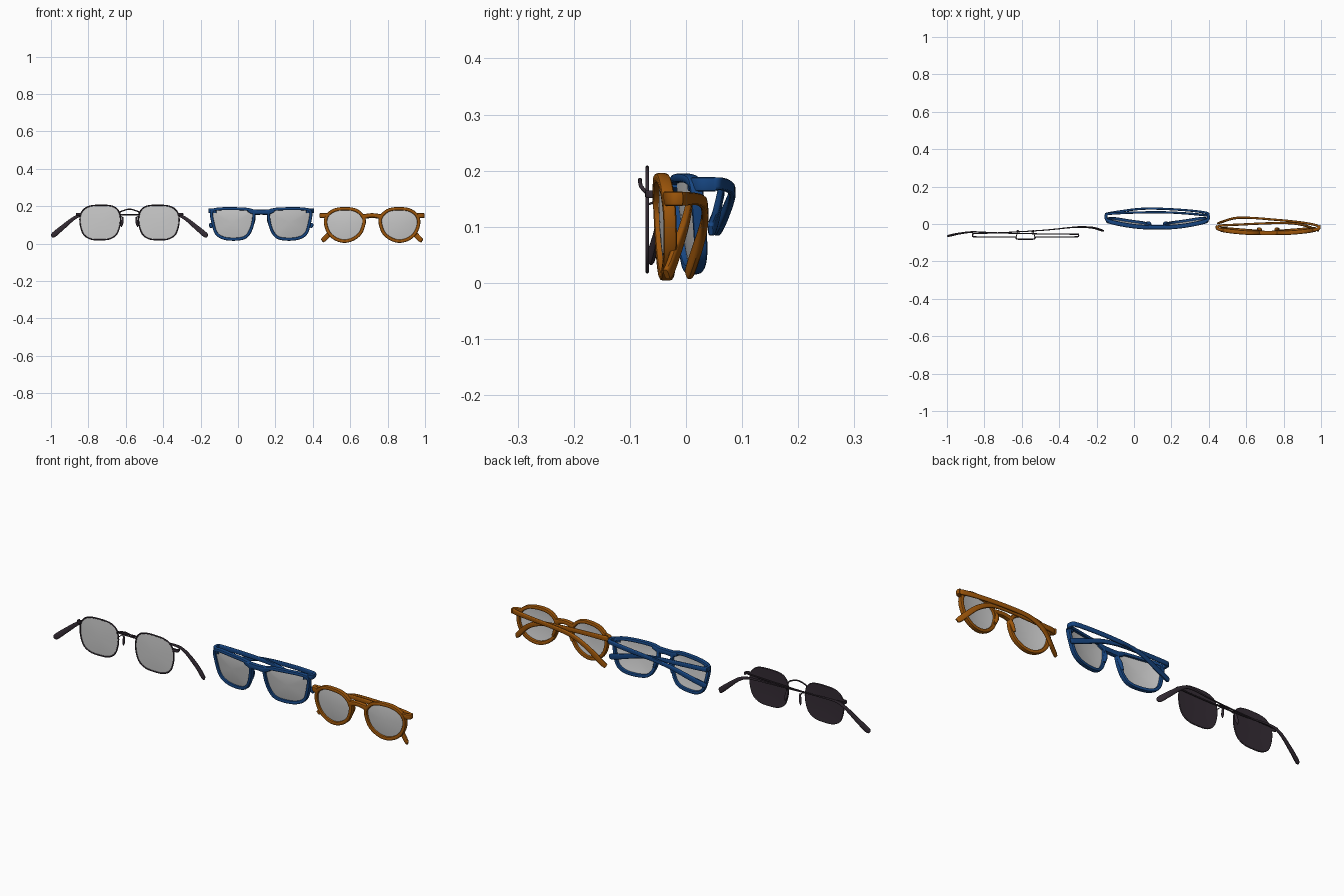
import bpy, bmesh, math
from mathutils import Vector

if "Cube" in bpy.data.objects:
    bpy.data.objects.remove(bpy.data.objects["Cube"])


def material(name, rgb):
    m = bpy.data.materials.new(name)
    m.diffuse_color = (*rgb, 1)
    m.use_nodes = True
    m.node_tree.nodes["Principled BSDF"].inputs["Base Color"].default_value = m.diffuse_color
    return m


DARK = material("dark_metal", (0.035, 0.025, 0.035))
BLUE = material("blue_acetate", (0.008, 0.06, 0.22))
ORANGE = material("amber_acetate", (0.33, 0.09, 0.003))


def finish(bm, name, mat, angle=40):
    bmesh.ops.recalc_face_normals(bm, faces=bm.faces)
    me = bpy.data.meshes.new(name)
    bm.to_mesh(me)
    bm.free()
    ob = bpy.data.objects.new(name, me)
    bpy.context.collection.objects.link(ob)
    if mat:
        me.materials.append(mat)
    bpy.ops.object.select_all(action='DESELECT')
    ob.select_set(True)
    bpy.context.view_layer.objects.active = ob
    bpy.ops.object.shade_smooth_by_angle(angle=math.radians(angle))
    return ob


def spline(pts, closed=False, steps=6):
    """Catmull-Rom curve through points of any dimension."""
    p = [Vector(q) for q in pts]
    n = len(p)
    get = (lambda i: p[i % n]) if closed else (lambda i: p[max(0, min(n - 1, i))])
    out = []
    for i in range(n if closed else n - 1):
        a, b, c, d = get(i - 1), get(i), get(i + 1), get(i + 2)
        for k in range(steps):
            t = k / steps
            out.append(0.5 * (2 * b + (c - a) * t + (2 * a - 5 * b + 4 * c - d) * t * t
                              + (3 * b - a - 3 * c + d) * t ** 3))
    return out if closed else out + [p[-1]]


def sweep(name, path, mat, closed=False, upright=True, boxy=0.5, sides=12):
    """Tube along (x, y, z, height, depth) stations with a rounded-box section."""
    bm, rings, n = bmesh.new(), [], len(path)
    for i, s in enumerate(path):
        nxt = path[(i + 1) % n] if closed else path[min(i + 1, n - 1)]
        prv = path[i - 1] if closed or i else path[0]
        t = Vector((nxt - prv)[:3]).normalized()
        if upright:
            side = t.cross(Vector((0, 0, 1))).normalized()
            up = side.cross(t)
        else:
            up = t.cross(Vector((0, 1, 0))).normalized()
            side = up.cross(t)
        ring = []
        for k in range(sides):
            a = 2 * math.pi * (k + 0.5) / sides
            c, d = math.cos(a), math.sin(a)
            u = math.copysign(abs(c) ** boxy, c) * s[3] / 2
            v = math.copysign(abs(d) ** boxy, d) * s[4] / 2
            ring.append(bm.verts.new(Vector(s[:3]) + up * u + side * v))
        rings.append(ring)
    for i in range(n if closed else n - 1):
        a, b = rings[i], rings[(i + 1) % n]
        for k in range(sides):
            j = (k + 1) % sides
            bm.faces.new((a[k], a[j], b[j], b[k]))
    if not closed:
        bm.faces.new(rings[0])
        bm.faces.new(rings[-1])
    return finish(bm, name, mat)


def lens(name, outline, surf, bulge, mat=None, dy=0):
    """Gently domed sheet filling an outline of (x, z) points."""
    c = sum(outline, Vector((0, 0))) / len(outline)
    bm, rings = bmesh.new(), []
    pos = lambda q, f: (q[0], surf(*q) + dy - bulge * (1 - f * f), q[1])
    for f in (1, 0.75, 0.5, 0.25):
        rings.append([bm.verts.new(pos(c + (q - c) * f, f)) for q in outline])
    mid = bm.verts.new(pos(c, 0))
    n = len(outline)
    for a, b in zip(rings, rings[1:]):
        for k in range(n):
            bm.faces.new((a[k], a[(k + 1) % n], b[(k + 1) % n], b[k]))
    for k in range(n):
        bm.faces.new((rings[-1][k], rings[-1][(k + 1) % n], mid))
    return finish(bm, name, mat)


def front(name, cx, outline, surf, h, d, mat, bulge, boxy, back=None):
    """Mirrored pair of rims and lenses; outline is the outer edge of the +x rim."""
    pts = spline(outline, True)
    c = sum(pts, Vector((0, 0))) / len(pts)
    pts = [q - (q - c).normalized() * h / 2 for q in pts]
    for sgn, tag in ((1, "right"), (-1, "left")):
        flat = [Vector((cx + sgn * q[0], q[1])) for q in pts]
        sweep(f"{name}_rim_{tag}", [Vector((q[0], surf(*q), q[1], h, d)) for q in flat],
              mat, True, False, boxy)
        lens(f"{name}_lens_{tag}", flat, surf, bulge)
        if back:
            lens(f"{name}_lens_back_{tag}", flat, surf, bulge, back, 0.003)


def arm(name, cx, sgn, pts, mat, boxy=0.5):
    """Folded temple; points are offsets from the centre of the pair."""
    sweep(name, spline([(cx + sgn * p[0], *p[1:]) for p in pts]), mat, boxy=boxy)


# ---- Thin metal pair (left) ----
mx = -0.58
m_surf = lambda x, z: -0.069
front("metal", mx, [(.045, .12), (.055, .175), (.09, .203), (.16, .209), (.225, .2), (.262, .165),
                    (.268, .11), (.25, .05), (.21, .022), (.155, .017), (.10, .024), (.062, .055)],
      m_surf, 0.007, 0.007, DARK, 0.003, 1, DARK)
sweep("metal_bridge", spline([(mx + x, y, z, .007, .007) for x, y, z in
      ((-.052, -.069, .16), (-.045, -.08, .172), (0, -.082, .184), (.045, -.08, .172), (.052, -.069, .16))]),
      DARK, boxy=1)
for s, tag in ((1, "right"), (-1, "left")):
    sweep(f"metal_pad_arm_{tag}", spline([(mx + s * x, y, z, .004, .004) for x, y, z in
          ((.05, -.068, .14), (.043, -.045, .145), (.04, -.04, .125))]), DARK, boxy=1)
    sweep(f"metal_nose_pad_{tag}", spline([(mx + s * x, y, z, w, w * .8) for x, y, z, w in
          ((.036, -.042, .145, .004), (.037, -.041, .13, .013), (.041, -.038, .105, .015),
           (.044, -.036, .088, .004))]), DARK, boxy=1)
    sweep(f"metal_hinge_{tag}", spline([(mx + s * x, y, .158, .014, .008) for x, y in
          ((.262, -.069), (.282, -.066), (.282, -.05))]), DARK)
arm("metal_temple_outer", mx, -1, [(.282, -.052, .158, .007, .006), (.1, -.045, .155, .007, .006),
    (-.1, -.033, .155, .007, .006), (-.23, -.02, .158, .012, .007), (-.29, -.016, .14, .018, .009),
    (-.36, -.02, .085, .026, .011), (-.405, -.033, .047, .028, .012), (-.416, -.037, .038, .012, .006)], DARK, .7)
arm("metal_temple_inner", mx, 1, [(.282, -.055, .158, .007, .006), (.1, -.053, .153, .007, .006),
    (-.1, -.049, .153, .007, .006), (-.23, -.044, .158, .012, .007), (-.29, -.043, .14, .018, .009),
    (-.36, -.052, .085, .026, .011), (-.405, -.062, .047, .028, .012), (-.416, -.065, .038, .012, .006)], DARK, .7)

# ---- Blue squarish pair (middle) ----
bx = 0.124
b_surf = lambda x, z: -0.02 + 0.13 * (0.19 - z) + 0.5 * (x - bx) ** 2
front("blue", bx, [(.032, .165), (.06, .187), (.15, .195), (.24, .19), (.272, .172), (.266, .11),
                   (.246, .05), (.2, .021), (.13, .016), (.075, .032), (.043, .085)],
      b_surf, 0.016, 0.024, BLUE, 0.006, 0.55)
sweep("blue_bridge", spline([(bx + x, b_surf(bx + x, z), z, h, .024) for x, z, h in
      ((-.07, .178, .016), (-.04, .17, .028), (0, .17, .026), (.04, .17, .028), (.07, .178, .016))]), BLUE)
for s, tag in ((1, "right"), (-1, "left")):
    sweep(f"blue_nose_pad_{tag}", spline([(bx + s * x, y, z, w, w) for x, y, z, w in
          ((.036, -.005, .15, .01), (.042, .004, .12, .018), (.052, .008, .085, .012))]), BLUE, boxy=.8)
    sweep(f"blue_endpiece_{tag}", spline([(bx + s * x, y, .176, .026, .016) for x, y in
          ((.24, .01), (.264, .018), (.274, .032), (.272, .052))]), BLUE)
arm("blue_temple_outer", bx, 1, [(.272, .045, .177, .022, .013), (.262, .06, .177, .022, .013),
    (.15, .074, .173, .022, .012), (0, .082, .165, .02, .012), (-.1, .08, .15, .021, .012),
    (-.2, .067, .118, .025, .013), (-.265, .056, .098, .027, .013), (-.277, .053, .094, .016, .008)], BLUE)
arm("blue_temple_inner", bx, -1, [(.272, .045, .177, .022, .013), (.262, .054, .177, .022, .013),
    (.15, .06, .173, .022, .012), (0, .063, .165, .02, .012), (-.1, .06, .15, .021, .012),
    (-.2, .053, .118, .025, .013), (-.265, .046, .098, .027, .013), (-.277, .044, .094, .016, .008)], BLUE)

# ---- Amber round pair (right) ----
ox = 0.717
o_surf = lambda x, z: -0.05 + 0.05 * (0.19 - z) + 0.28 * (x - ox) ** 2
front("amber", ox, [(.034, .115), (.045, .155), (.085, .187), (.145, .196), (.205, .187), (.247, .155),
                    (.258, .11), (.24, .055), (.2, .018), (.147, .004), (.095, .018), (.053, .055)],
      o_surf, 0.018, 0.024, ORANGE, 0.006, 0.55)
sweep("amber_bridge", spline([(ox + x, o_surf(ox + x, z), z, h, .024) for x, z, h in
      ((-.055, .14, .03), (-.03, .148, .024), (0, .152, .022), (.03, .148, .024), (.055, .14, .03))]), ORANGE)
for s, tag in ((1, "right"), (-1, "left")):
    sweep(f"amber_nose_pad_{tag}", spline([(ox + s * x, y, z, w, w) for x, y, z, w in
          ((.04, -.036, .135, .01), (.043, -.029, .11, .018), (.055, -.026, .075, .012))]), ORANGE, boxy=.8)
    sweep(f"amber_endpiece_{tag}", spline([(ox + s * x, y, .15, .027, .018) for x, y in
          ((.235, -.033), (.262, -.028), (.272, -.02), (.27, -.008))]), ORANGE)
arm("amber_temple_outer", ox, 1, [(.27, -.022, .15, .025, .013), (.255, -.006, .15, .025, .013),
    (.15, .012, .15, .022, .012), (0, .026, .147, .021, .012), (-.1, .033, .136, .022, .012),
    (-.18, .031, .098, .024, .013), (-.25, .01, .03, .027, .013), (-.267, .004, .015, .02, .01)], ORANGE)
arm("amber_temple_inner", ox, -1, [(.27, -.022, .15, .025, .013), (.255, -.009, .15, .025, .013),
    (.15, -.003, .15, .022, .012), (0, .004, .147, .021, .012), (-.1, .005, .136, .022, .012),
    (-.18, -.004, .098, .024, .013), (-.25, -.027, .03, .027, .013), (-.267, -.035, .015, .02, .01)], ORANGE)
